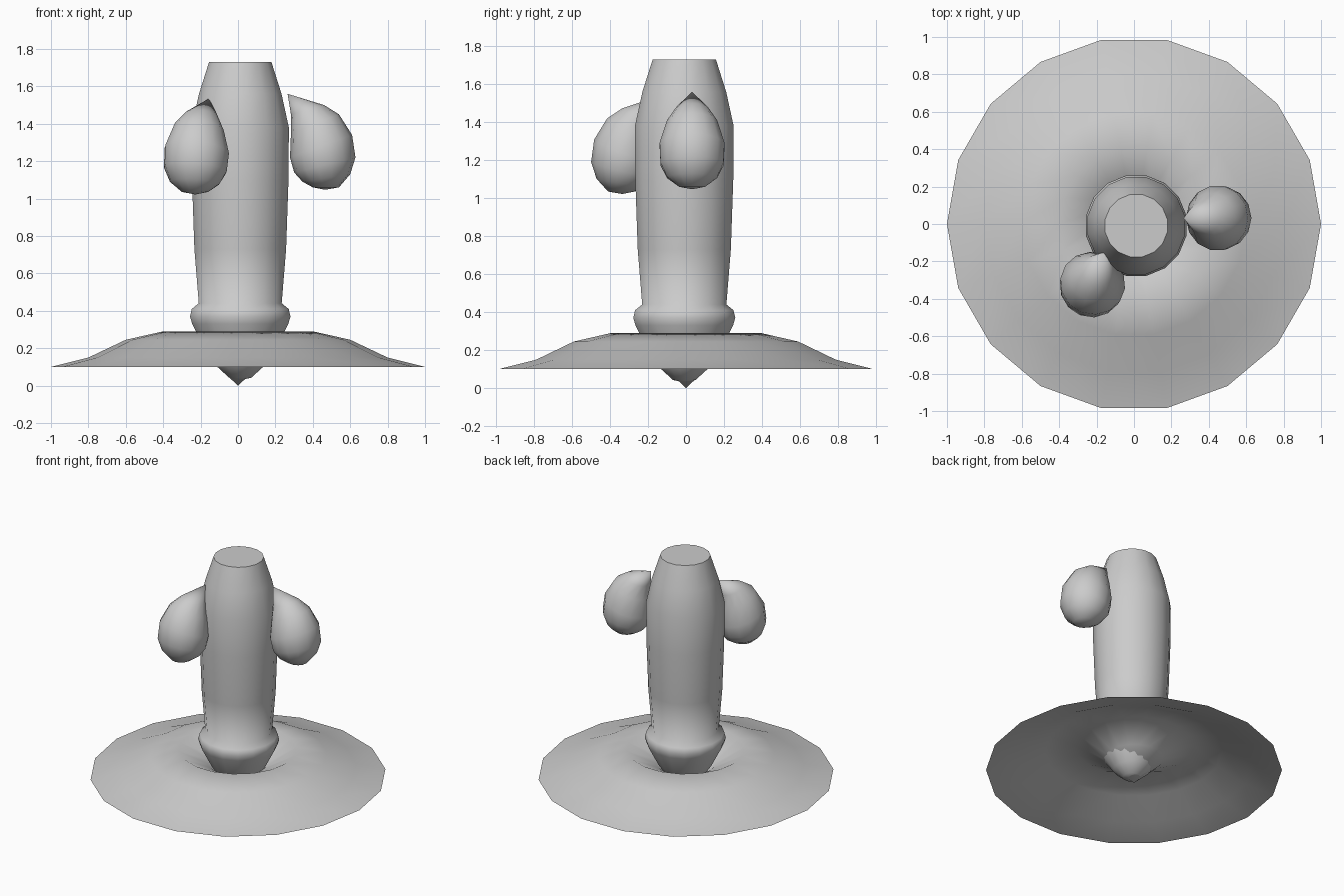
import bpy
from math import sin, cos, pi, radians
from mathutils import Vector

if "Cube" in bpy.data.objects:
    bpy.data.objects.remove(bpy.data.objects["Cube"])


def finish(name, verts, faces, angle=60):
    mesh = bpy.data.meshes.new(name)
    mesh.from_pydata(verts, [], faces)
    obj = bpy.data.objects.new(name, mesh)
    bpy.context.collection.objects.link(obj)
    bpy.ops.object.select_all(action='DESELECT')
    obj.select_set(True)
    bpy.context.view_layer.objects.active = obj
    bpy.ops.object.shade_smooth_by_angle(angle=radians(angle))
    return obj


def skin(rings, start_tip=None, end_tip=None, cap_end=False):
    """Bridge equal rings (counter-clockwise, bottom to top), with optional tips."""
    n = len(rings[0])
    verts = [v for ring in rings for v in ring]
    faces = []
    for k in range(len(rings) - 1):
        for i in range(n):
            a, b = k * n + i, k * n + (i + 1) % n
            faces.append((a, b, b + n, a + n))
    last = (len(rings) - 1) * n
    if start_tip is not None:
        verts.append(start_tip)
        t = len(verts) - 1
        faces += [(t, (i + 1) % n, i) for i in range(n)]
    if end_tip is not None:
        verts.append(end_tip)
        t = len(verts) - 1
        faces += [(last + i, last + (i + 1) % n, t) for i in range(n)]
    if cap_end:
        faces.append(tuple(range(last, last + n)))
    return verts, faces


def circle(r, z, n, cx=0, cy=0, phase=0):
    return [(cx + r * cos(2 * pi * i / n + phase),
             cy + r * sin(2 * pi * i / n + phase), z) for i in range(n)]


# Dished ground sheet, funnel-shaped in the middle
sheet = [(0.2, 0.185), (0.4, 0.29), (0.6, 0.245), (0.8, 0.15), (1.0, 0.1)]
finish("ground_sheet", *skin([circle(r, z, 18) for r, z in sheet],
                             start_tip=(0, 0, 0)))
# the funnel continues outward, so the sheet's upper side must face up
bpy.context.object.data.flip_normals()

# Trunk with a bulging root and a cut top
trunk = [(0.06, 0.042), (0.125, 0.1), (0.19, 0.19), (0.262, 0.33), (0.274, 0.37),
         (0.264, 0.41), (0.226, 0.44), (0.25, 0.73), (0.263, 1.1),
         (0.265, 1.38), (0.225, 1.56), (0.17, 1.73)]
finish("trunk", *skin([circle(r, z, 16, 0.012, -0.009, pi / 16) for r, z in trunk],
                      start_tip=(0.012, -0.009, 0.03), cap_end=True))


# Hanging fruit: tilted rings given as inner point, outer point, half width
fruit = [(0.135, 1.06, 0.275, 1.06, 0.07), (0.08, 1.09, 0.335, 1.13, 0.135),
         (0.035, 1.14, 0.363, 1.22, 0.17), (0.013, 1.22, 0.345, 1.34, 0.175),
         (0.018, 1.35, 0.275, 1.45, 0.135), (0.018, 1.45, 0.195, 1.50, 0.085)]


def hang_fruit(name, tip, angle, n=14):
    out = Vector((cos(angle), sin(angle), 0))
    side = Vector((-sin(angle), cos(angle), 0))
    up = Vector((0, 0, 1))
    tip = Vector(tip)
    base = tip - up * 1.56
    rings = []
    for ui, zi, uo, zo, w in fruit:
        mid = base + out * (ui + uo) / 2 + up * (zi + zo) / 2
        half = out * (uo - ui) / 2 + up * (zo - zi) / 2
        rings.append([mid + half * cos(2 * pi * i / n) + side * w * sin(2 * pi * i / n)
                      for i in range(n)])
    bottom = base + out * 0.2 + up * 1.047
    finish(name, *skin(rings, start_tip=bottom, end_tip=tip), angle=80)


hang_fruit("fruit_right", (0.265, 0.032, 1.56), 0)
hang_fruit("fruit_front_left", (-0.155, -0.15, 1.535), radians(-111.5))
